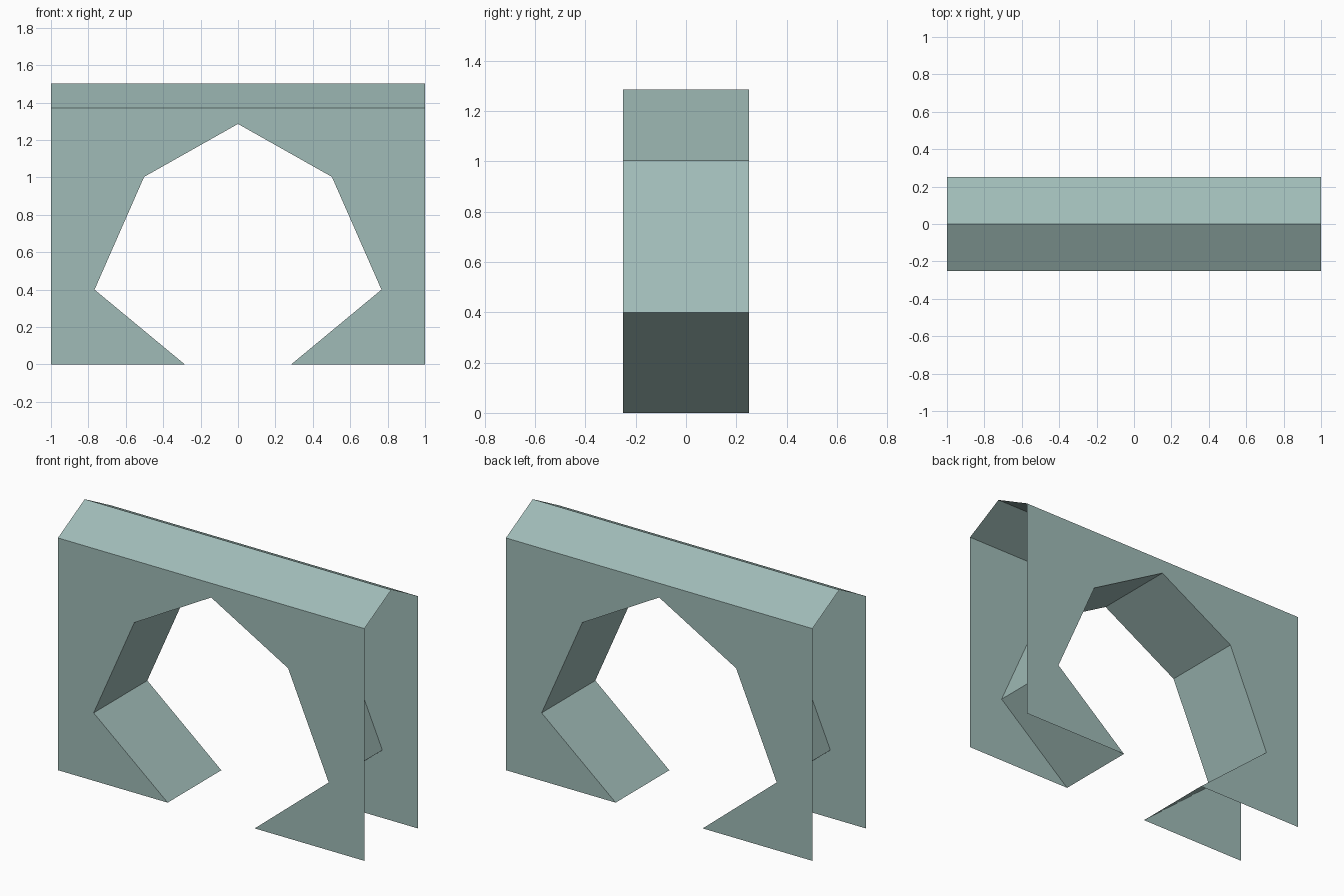
import bpy

cube = bpy.data.objects.get("Cube")
if cube:
    bpy.data.objects.remove(cube, do_unlink=True)

HALF_LENGTH, HALF_DEPTH = 1.0, 0.25
EAVE, RIDGE = 1.37, 1.503

# One flat colour
stone = bpy.data.materials.new("grey_green")
stone.use_nodes = True
colour = (0.35, 0.50, 0.475, 1.0)
stone.diffuse_color = colour
bsdf = stone.node_tree.nodes["Principled BSDF"]
bsdf.inputs["Base Color"].default_value = colour
bsdf.inputs["Roughness"].default_value = 0.9


def add_part(name, verts, faces):
    mesh = bpy.data.meshes.new(name)
    mesh.from_pydata(verts, [], faces)
    mesh.materials.append(stone)
    obj = bpy.data.objects.new(name, mesh)
    bpy.context.collection.objects.link(obj)
    return obj


def add_strip(name, front, back):
    """Row of quads between two matching point lists."""
    n = len(front)
    return add_part(name, front + back,
                    [(i, i + 1, n + i + 1, n + i) for i in range(n - 1)])


# Opening outline as (x, z), left half mirrored to the right
half = [(-0.284, 0), (-0.767, 0.4), (-0.502, 1.003)]
opening = half + [(0, 1.286)] + [(-x, z) for x, z in reversed(half)]

# Front and back walls, thin sheets with the opening cut through to the ground
wall = ([(-HALF_LENGTH, 0)] + opening +
        [(HALF_LENGTH, 0), (HALF_LENGTH, EAVE), (-HALF_LENGTH, EAVE)])
loop = list(range(len(wall)))
add_part("front_wall", [(x, -HALF_DEPTH, z) for x, z in wall], [loop])
add_part("back_wall", [(x, HALF_DEPTH, z) for x, z in wall], [loop[::-1]])

# Lining of the opening
add_strip("tunnel_lining",
          [(x, HALF_DEPTH, z) for x, z in opening],
          [(x, -HALF_DEPTH, z) for x, z in opening])

# Shallow pitched roof, open at both ends
section = [(-HALF_DEPTH, EAVE), (0, RIDGE), (HALF_DEPTH, EAVE)]
add_strip("roof",
          [(HALF_LENGTH, y, z) for y, z in section],
          [(-HALF_LENGTH, y, z) for y, z in section])
